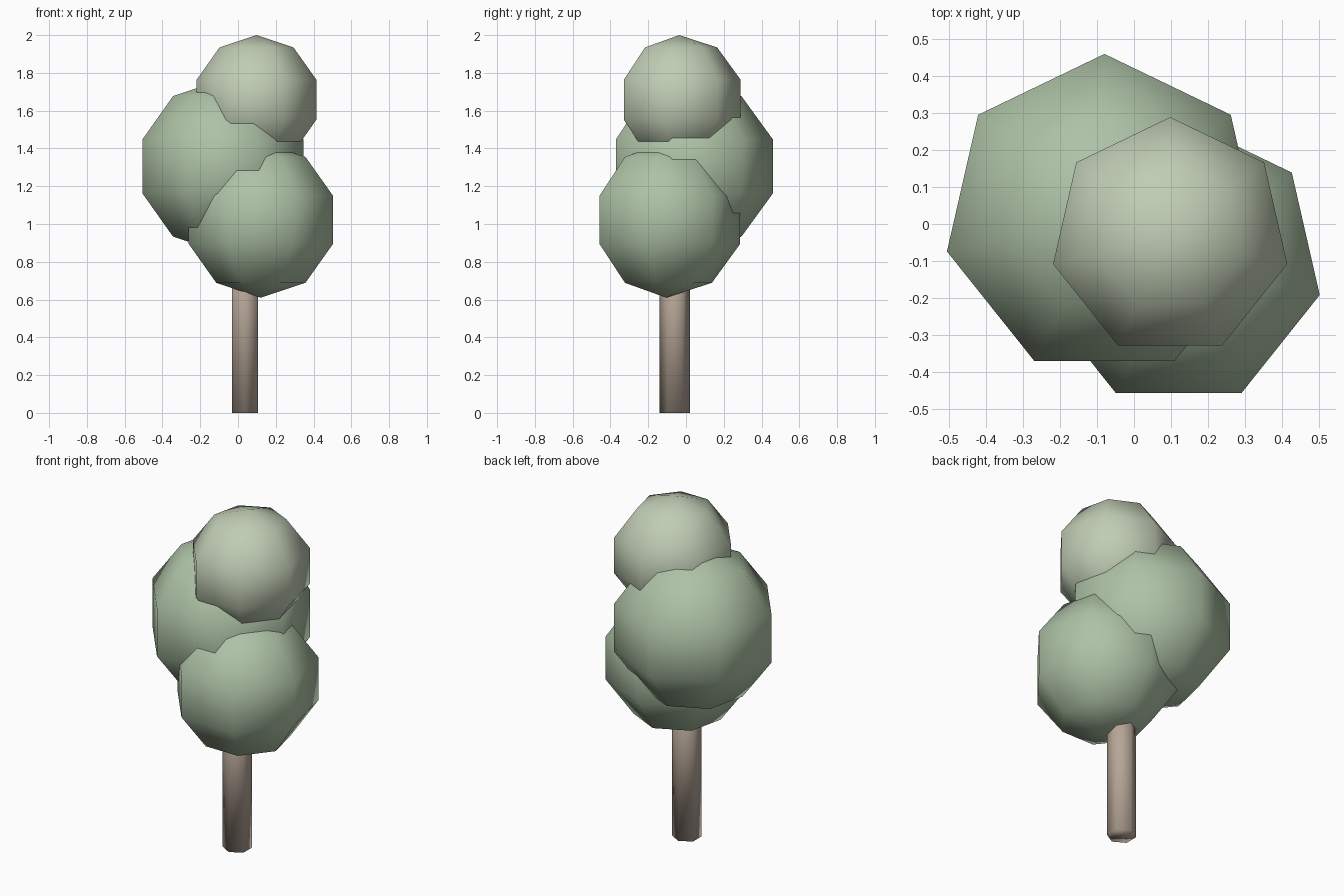
import bpy, bmesh
from math import sin, cos, pi

if "Cube" in bpy.data.objects:
    bpy.data.objects.remove(bpy.data.objects["Cube"])


def material(name, rgb):
    m = bpy.data.materials.new(name)
    m.diffuse_color = (*rgb, 1)
    m.use_nodes = True
    m.node_tree.nodes["Principled BSDF"].inputs["Base Color"].default_value = m.diffuse_color
    return m


def lathe(name, profile, sides, location, mat):
    """Revolve (radius, z) rings, first corner on +y; radius 0 makes a pole."""
    bm = bmesh.new()
    rings = []
    for r, z in profile:
        n = sides if r > 1e-6 else 1
        rings.append([bm.verts.new((-r * sin(2 * pi * i / sides), r * cos(2 * pi * i / sides), z))
                      for i in range(n)])
    for a, b in zip(rings, rings[1:]):
        for i in range(sides):
            j = (i + 1) % sides
            quad = [a[i % len(a)], a[j % len(a)], b[j % len(b)], b[i % len(b)]]
            bm.faces.new(list(dict.fromkeys(quad)))
    for ring in (rings[0], rings[-1]):
        if len(ring) > 1:
            bm.faces.new(ring)
    bmesh.ops.recalc_face_normals(bm, faces=bm.faces)
    for f in bm.faces:
        f.smooth = True
    mesh = bpy.data.meshes.new(name)
    bm.to_mesh(mesh)
    bm.free()
    mesh.materials.append(mat)
    ob = bpy.data.objects.new(name, mesh)
    ob.location = location
    bpy.context.collection.objects.link(ob)
    return ob


def foliage(name, radius, location, mat, rings=5, sides=7):
    profile = [(0 if k in (0, rings) else radius * sin(pi * k / rings),
                -radius * cos(pi * k / rings)) for k in range(rings + 1)]
    return lathe(name, profile, sides, location, mat)


leaf = material("leaf_green", (0.42, 0.54, 0.38))
light_leaf = material("light_leaf_green", (0.53, 0.61, 0.46))
bark = material("bark_brown", (0.47, 0.38, 0.31))

# Hexagonal trunk
lathe("trunk", [(0.08, 0), (0.08, 1.0)], 6, (0.037, -0.06, 0), bark)

# Three overlapping low-poly leaf balls
foliage("foliage_middle", 0.46, (-0.08, 0.023, 1.305), leaf)
foliage("foliage_lower", 0.412, (0.121, -0.105, 1.022), leaf)
foliage("foliage_top", 0.342, (0.098, -0.036, 1.658), light_leaf)
